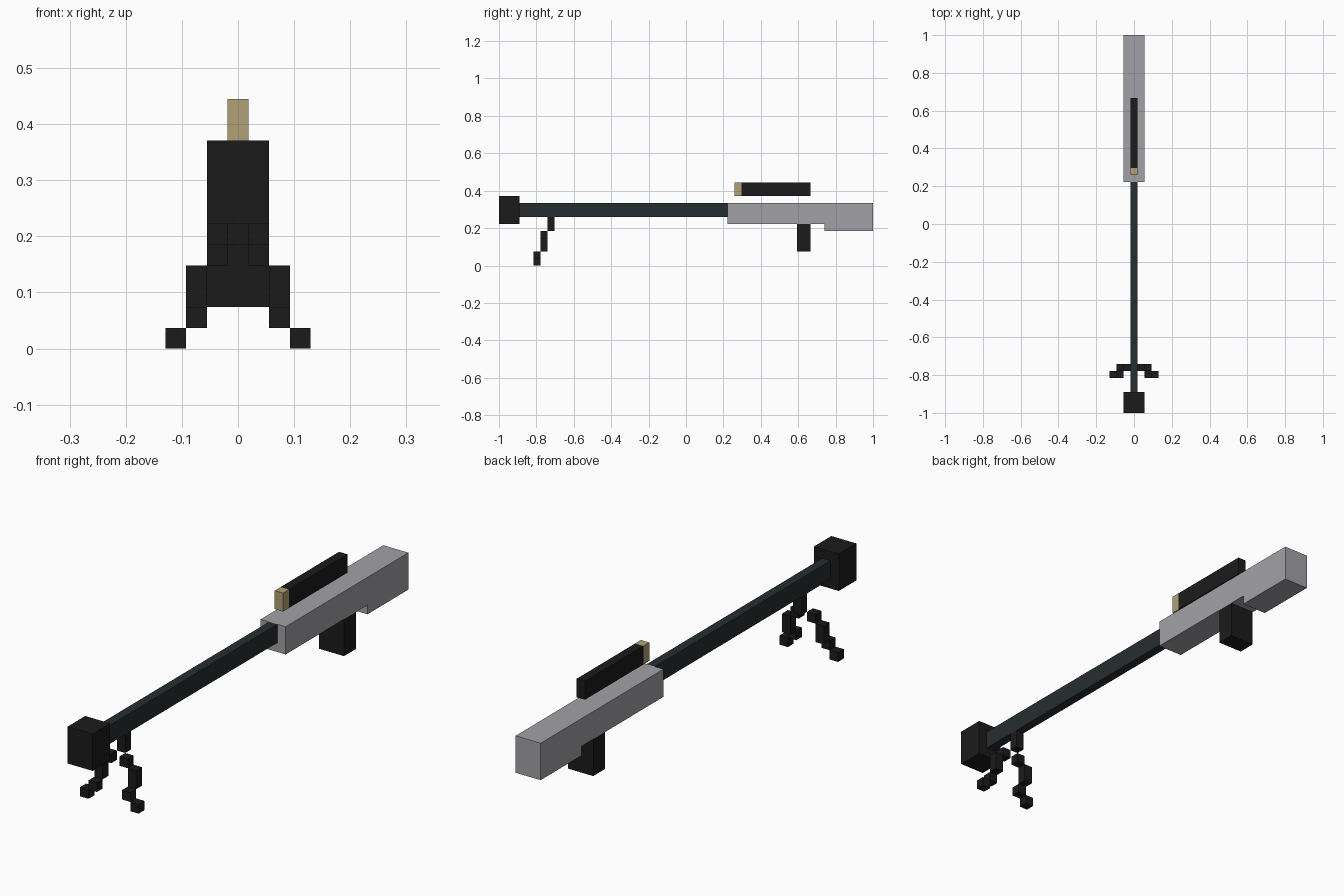
import bpy, bmesh

if "Cube" in bpy.data.objects:
    bpy.data.objects.remove(bpy.data.objects["Cube"])

U = 1 / 27  # one voxel: the model is 54 voxels long


def material(name, rgb):
    m = bpy.data.materials.new(name)
    m.diffuse_color = (*rgb, 1)
    m.use_nodes = True
    m.node_tree.nodes["Principled BSDF"].inputs["Base Color"].default_value = m.diffuse_color
    return m


BLACK = material("black", (0.011, 0.011, 0.011))
STEEL = material("dark steel", (0.02, 0.026, 0.03))
GREY = material("grey metal", (0.36, 0.36, 0.39))
TAN = material("lens tan", (0.44, 0.36, 0.18))


def extrude_profile(name, profile, x0, x1, mat):
    """Extrude a side profile of (y, z) voxel points from x0 to x1."""
    bm = bmesh.new()
    face = bm.faces.new([bm.verts.new((x0 * U, y * U - 1, z * U)) for y, z in profile])
    ext = bmesh.ops.extrude_face_region(bm, geom=[face])
    verts = [g for g in ext["geom"] if isinstance(g, bmesh.types.BMVert)]
    bmesh.ops.translate(bm, verts=verts, vec=((x1 - x0) * U, 0, 0))
    bmesh.ops.recalc_face_normals(bm, faces=bm.faces)
    me = bpy.data.meshes.new(name)
    bm.to_mesh(me)
    bm.free()
    me.materials.append(mat)
    ob = bpy.data.objects.new(name, me)
    bpy.context.collection.objects.link(ob)
    return ob


def box(name, x, y, z, mat):
    profile = [(y[0], z[0]), (y[1], z[0]), (y[1], z[1]), (y[0], z[1])]
    return extrude_profile(name, profile, x[0], x[1], mat)


WIDE, THIN = (-1.5, 1.5), (-0.5, 0.5)

# Muzzle brake and barrel
box("muzzle_brake", WIDE, (0, 3), (6, 10), BLACK)
box("barrel", THIN, (3, 33), (7, 9), STEEL)

# Receiver with the deeper stock at its rear
extrude_profile("receiver_stock",
                [(33, 6), (47, 6), (47, 5), (54, 5), (54, 9), (33, 9)],
                *WIDE, GREY)
box("grip", WIDE, (43, 45), (2, 6), BLACK)

# Scope floating above the receiver
box("scope_tube", THIN, (35, 45), (10, 12), BLACK)
box("scope_lens", THIN, (34, 35), (10, 12), TAN)

# Bipod: centre post, then legs stepping outward, forward and down
box("bipod_post", THIN, (7, 8), (5, 7), BLACK)
LEG = [(0.5, 6, 4, 5), (1.5, 6, 2, 4), (1.5, 5, 1, 2), (2.5, 5, 0, 1)]
for i, (x, y, z0, z1) in enumerate(LEG, 1):
    for side, x0 in (("right", x), ("left", -x - 1)):
        box(f"bipod_leg_{side}_{i}", (x0, x0 + 1), (y, y + 1), (z0, z1), BLACK)
